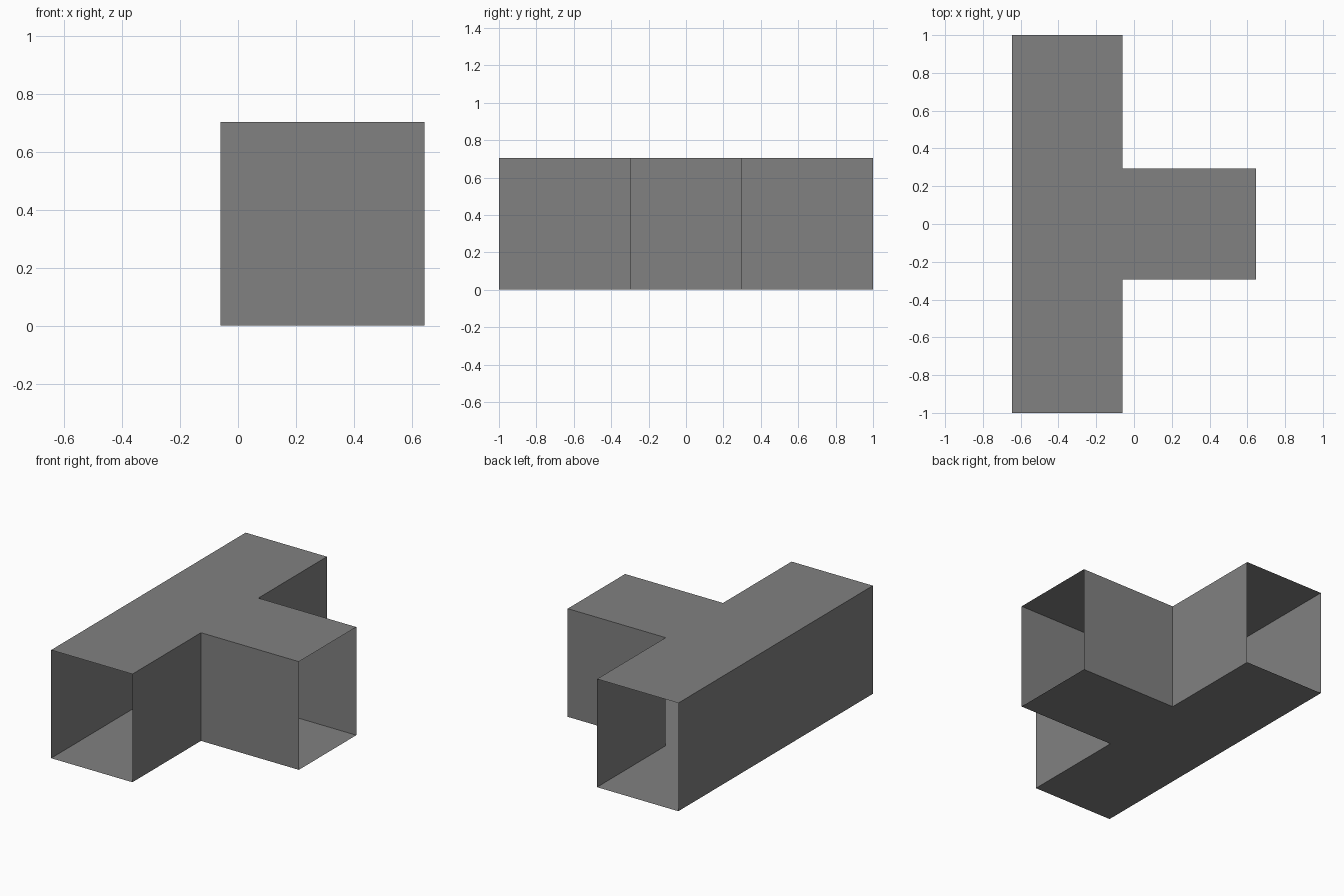
import bpy
import bmesh

cube = bpy.data.objects.get("Cube")
if cube:
    bpy.data.objects.remove(cube, do_unlink=True)

# Main dimensions
HALF_X, INNER_X = 0.645, -0.06
HALF_Y, ARM_Y = 1.0, 0.295
HEIGHT = 0.704

grey = bpy.data.materials.new("mid grey")
grey.use_nodes = True
colour = (0.22, 0.22, 0.22, 1)
grey.diffuse_color = colour
grey.node_tree.nodes["Principled BSDF"].inputs["Base Color"].default_value = colour

# T-shaped outline, counter-clockwise; flag says whether a wall starts at the point
outline = [
    (-HALF_X, -HALF_Y, False),  # open front end
    (INNER_X, -HALF_Y, True),
    (INNER_X, -ARM_Y, True),
    (HALF_X, -ARM_Y, False),    # open side end
    (HALF_X, ARM_Y, True),
    (INNER_X, ARM_Y, True),
    (INNER_X, HALF_Y, False),   # open back end
    (-HALF_X, HALF_Y, True),
]

# Thin sheet duct: floor, ceiling and walls
bm = bmesh.new()
low = [bm.verts.new((x, y, 0)) for x, y, wall in outline]
high = [bm.verts.new((x, y, HEIGHT)) for x, y, wall in outline]
bm.faces.new(low[::-1])
bm.faces.new(high)
for i, (x, y, wall) in enumerate(outline):
    j = (i + 1) % len(outline)
    if wall:
        bm.faces.new((low[i], low[j], high[j], high[i]))

mesh = bpy.data.meshes.new("tee_duct")
bm.to_mesh(mesh)
bm.free()
mesh.materials.append(grey)
duct = bpy.data.objects.new("tee_duct", mesh)
bpy.context.collection.objects.link(duct)
